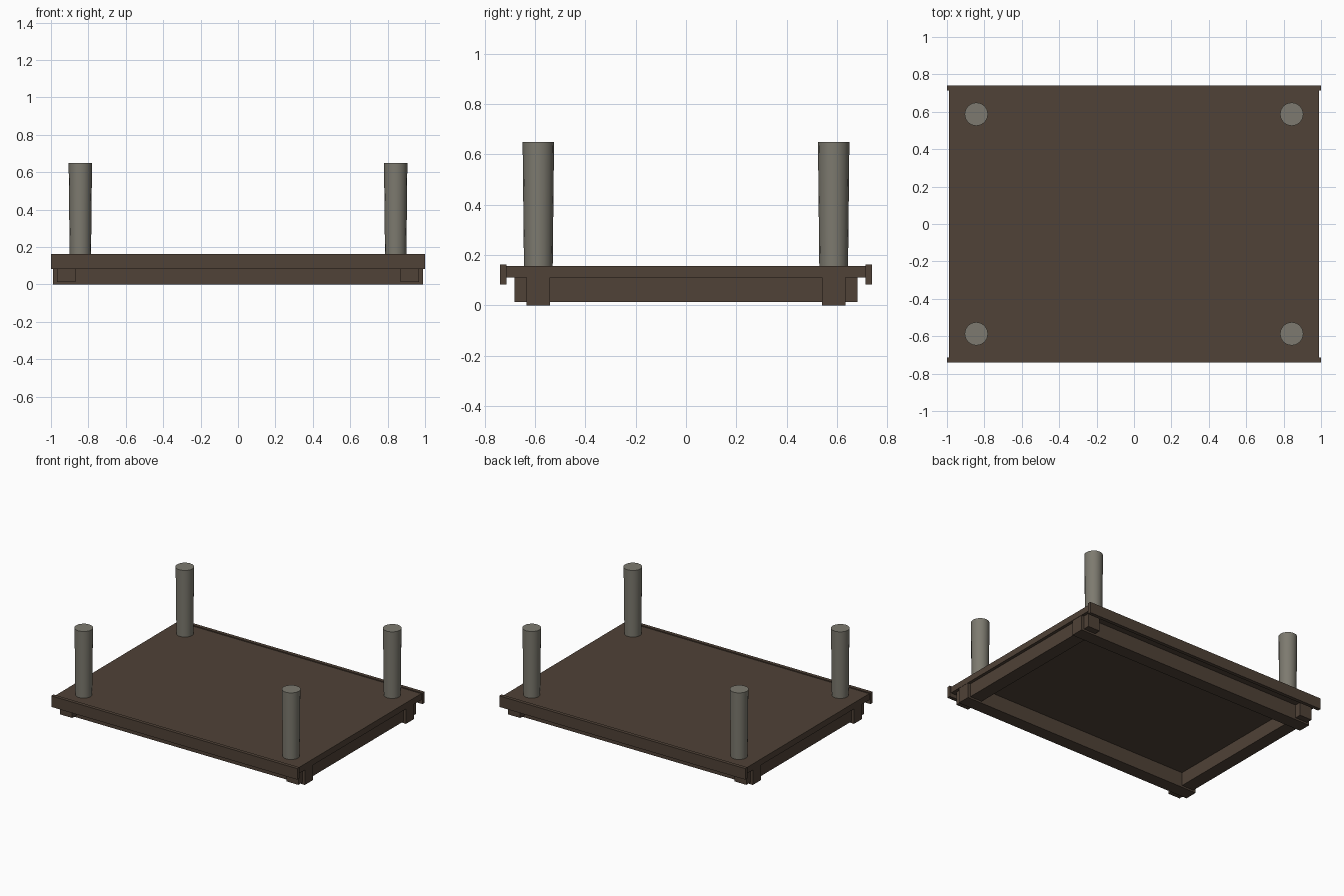
import bpy, math

if "Cube" in bpy.data.objects:
    bpy.data.objects.remove(bpy.data.objects["Cube"])


def material(name, col):
    m = bpy.data.materials.new(name)
    m.diffuse_color = (*col, 1)
    m.use_nodes = True
    m.node_tree.nodes["Principled BSDF"].inputs["Base Color"].default_value = m.diffuse_color
    return m


wood = material("dark wood", (0.080, 0.054, 0.038))
grey = material("weathered grey wood", (0.205, 0.195, 0.160))


def box(name, x0, x1, y0, y1, z0, z1):
    bpy.ops.mesh.primitive_cube_add(
        size=1, location=((x0 + x1) / 2, (y0 + y1) / 2, (z0 + z1) / 2))
    o = bpy.context.object
    o.name = name
    o.scale = (x1 - x0, y1 - y0, z1 - z0)
    bpy.ops.object.transform_apply(location=False, rotation=False, scale=True)
    o.data.materials.append(wood)
    return o


# flat deck
box("deck", -0.99, 0.99, -0.715, 0.715, 0.111, 0.156)

for s, side in ((-1, "front"), (1, "back")):
    # edge board along the deck
    ys = sorted((s * 0.74, s * 0.714))
    box(side + "_edge_board", -1, 1, *ys, 0.082, 0.163)
    # long support beam, reaching the ground
    ys = sorted((s * 0.54, s * 0.635))
    box(side + "_long_beam", -0.988, 0.988, *ys, 0, 0.112)

for s, side in ((-1, "left"), (1, "right")):
    # cross beam, raised slightly and poking out past the long beams
    xs = sorted((s * 0.87, s * 0.968))
    box(side + "_cross_beam", *xs, -0.682, 0.682, 0.013, 0.112)

# corner posts, slightly narrower at the foot
for sx, a in ((-1, "left"), (1, "right")):
    for sy, b in ((-1, "front"), (1, "back")):
        bpy.ops.mesh.primitive_cone_add(
            vertices=16, radius1=0.057, radius2=0.0625, depth=0.51,
            location=(sx * 0.843, sy * 0.587, 0.393))
        post = bpy.context.object
        post.name = f"{b}_{a}_post"
        post.data.materials.append(grey)
        bpy.ops.object.shade_smooth_by_angle(angle=math.radians(40))
